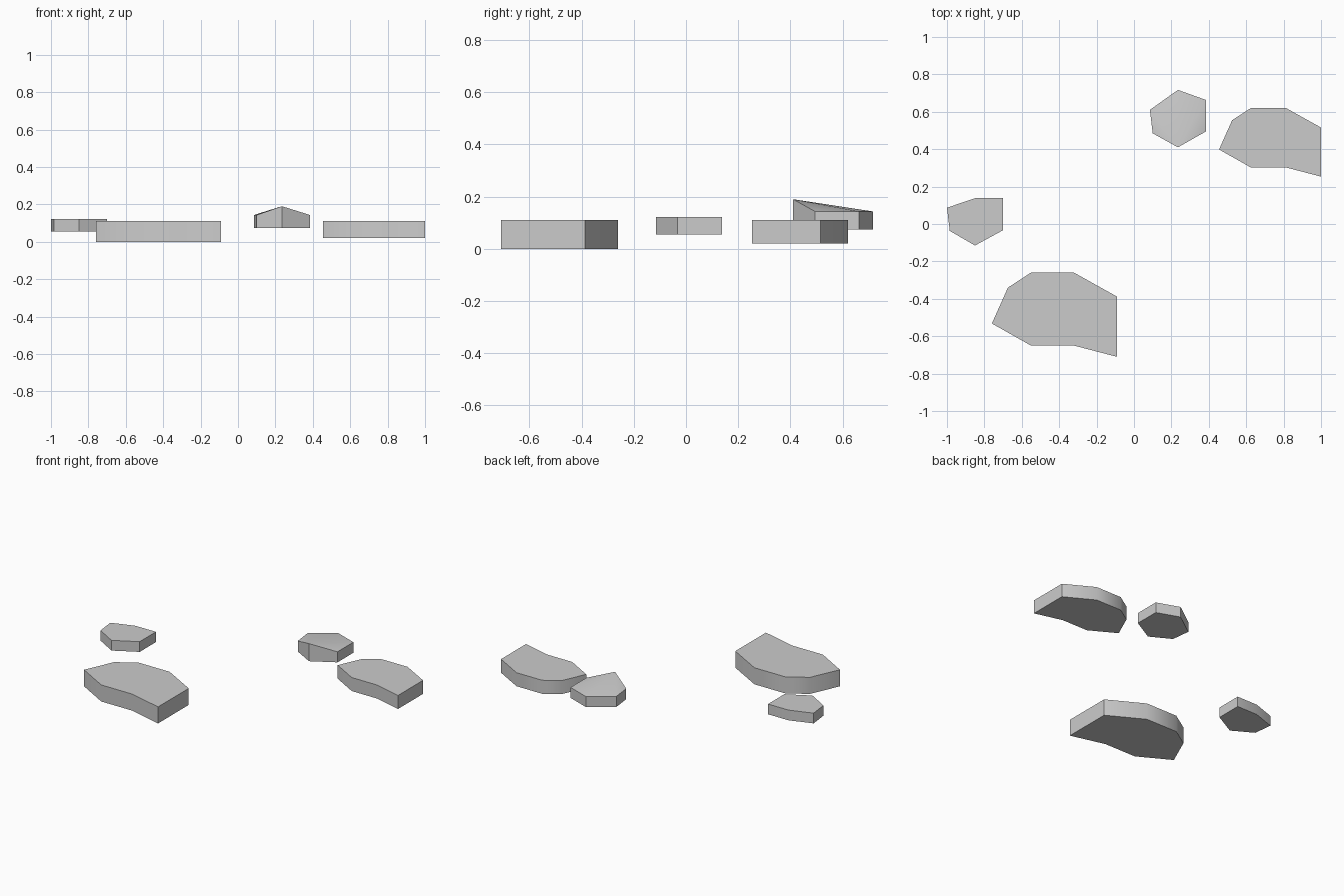
import bpy, bmesh, math

if "Cube" in bpy.data.objects:
    bpy.data.objects.remove(bpy.data.objects["Cube"])


def slab(name, outline, z0, z1, raised=None):
    """Extrude an outline; optionally raise one top corner and fan the top from it."""
    bm = bmesh.new()
    n = len(outline)
    low = [bm.verts.new((x, y, z0)) for x, y in outline]
    top = [bm.verts.new((x, y, z1)) for x, y in outline]
    bm.faces.new(low[::-1])
    for i in range(n):
        j = (i + 1) % n
        bm.faces.new((low[i], low[j], top[j], top[i]))
    if raised is None:
        bm.faces.new(top)
    else:
        index, z = raised
        top[index].co.z = z
        for k in range(1, n - 1):
            bm.faces.new((top[index], top[(index + k) % n], top[(index + k + 1) % n]))
    bmesh.ops.recalc_face_normals(bm, faces=bm.faces)
    mesh = bpy.data.meshes.new(name)
    bm.to_mesh(mesh)
    bm.free()
    ob = bpy.data.objects.new(name, mesh)
    bpy.context.collection.objects.link(ob)
    bpy.ops.object.select_all(action='DESELECT')
    ob.select_set(True)
    bpy.context.view_layer.objects.active = ob
    bpy.ops.object.shade_smooth_by_angle(angle=math.radians(35))


# Large curved stone, and its smaller copy (counter-clockwise outline)
stone = [(-0.76, -0.532), (-0.551, -0.65), (-0.321, -0.65), (-0.091, -0.71),
         (-0.091, -0.388), (-0.321, -0.26), (-0.551, -0.26), (-0.674, -0.34)]
slab("large_stone", stone, 0.0, 0.11)
slab("medium_stone", [(x * 0.815 + 1.074, y * 0.815 + 0.832) for x, y in stone], 0.02, 0.11)

# Small flat stone
slab("small_flat_stone",
     [(-0.985, -0.037), (-0.85, -0.115), (-0.70, -0.033),
      (-0.70, 0.138), (-0.85, 0.138), (-1.0, 0.087)], 0.054, 0.122)

# Small stone with a raised front corner
slab("small_peaked_stone",
     [(0.10, 0.485), (0.235, 0.41), (0.385, 0.495),
      (0.385, 0.663), (0.235, 0.717), (0.085, 0.61)], 0.073, 0.143, raised=(1, 0.19))
